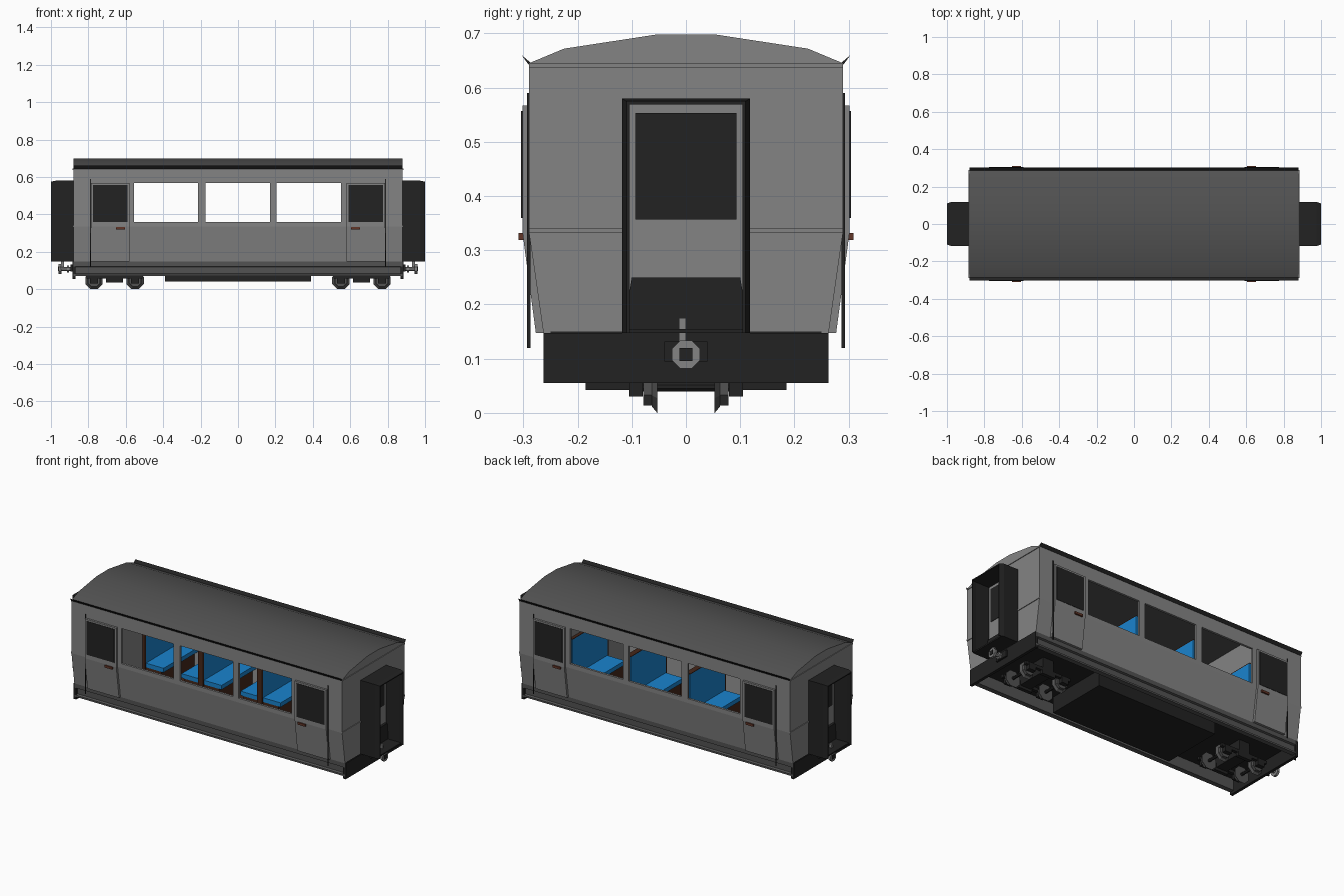
import bpy, bmesh, math
from mathutils import Matrix

if "Cube" in bpy.data.objects:
    bpy.data.objects.remove(bpy.data.objects["Cube"])


def material(name, rgb):
    m = bpy.data.materials.new(name)
    m.diffuse_color = (*rgb, 1)
    m.use_nodes = True
    m.node_tree.nodes["Principled BSDF"].inputs["Base Color"].default_value = m.diffuse_color
    return m


GREY = material("body_grey", (0.23, 0.23, 0.23))
ROOF = material("roof_grey", (0.085, 0.085, 0.085))
BLACK = material("frame_black", (0.016, 0.016, 0.016))
BLUE = material("seat_blue", (0.01, 0.23, 0.62))
BROWN = material("wood_brown", (0.06, 0.02, 0.01))
COPPER = material("handle_copper", (0.12, 0.035, 0.02))


def finish(name, bm, *mats):
    bmesh.ops.recalc_face_normals(bm, faces=bm.faces)
    me = bpy.data.meshes.new(name)
    bm.to_mesh(me)
    bm.free()
    ob = bpy.data.objects.new(name, me)
    bpy.context.collection.objects.link(ob)
    for m in mats:
        me.materials.append(m)
    return ob


def loft(name, prof, x0, x1, mat, end=None, sy=1):
    """Solid from a (y, z) outline at x0 to the same (or another) outline at x1."""
    bm = bmesh.new()
    a = [bm.verts.new((x0, sy * y, z)) for y, z in prof]
    b = [bm.verts.new((x1, sy * y, z)) for y, z in (end or prof)]
    n = len(a)
    bm.faces.new(a)
    bm.faces.new(b[::-1])
    for i in range(n):
        bm.faces.new((a[i], b[i], b[(i + 1) % n], a[(i + 1) % n]))
    return finish(name, bm, mat)


def box(name, x0, x1, y0, y1, z0, z1, mat):
    return loft(name, [(y0, z0), (y1, z0), (y1, z1), (y0, z1)], x0, x1, mat)


def disc(name, pos, r0, r1, depth, axis, mat, sides=8):
    """Octagonal cylinder or cone along x or y."""
    bm = bmesh.new()
    bmesh.ops.create_cone(bm, cap_ends=True, segments=sides, radius1=r0, radius2=r1, depth=depth)
    rot = Matrix.Rotation(math.pi / 2, 4, 'Y') if axis == 'x' else Matrix.Rotation(-math.pi / 2, 4, 'X')
    bm.transform(Matrix.Translation(pos) @ rot @ Matrix.Rotation(math.pi / sides, 4, 'Z'))
    return finish(name, bm, mat)


def mirrored(half):
    return half + [(-y, z) for y, z in reversed(half)]


L = 0.88
# Roof: shallow arch with grey ends
roof = loft("roof", mirrored([(0.29, 0.645), (0.225, 0.672), (0.055, 0.698)]), -L, L, ROOF)
roof.data.materials.append(GREY)
for p in roof.data.polygons:
    p.material_index = 1 if abs(p.normal.x) > 0.9 else 0
bpy.context.view_layer.objects.active = roof
roof.select_set(True)
bpy.ops.object.shade_smooth_by_angle(angle=math.radians(30))
roof.select_set(False)

# Side walls, doors and solebars
pillars = [(-L, -0.555), (-0.215, -0.175), (0.17, 0.207), (0.55, L)]
lower = [(0.29, 0.36), (0.29, 0.335), (0.263, 0.147), (0.25, 0.147), (0.277, 0.335), (0.277, 0.36)]
door = [(0.302, 0.567), (0.302, 0.335), (0.277, 0.147), (0.262, 0.147), (0.288, 0.335), (0.288, 0.567)]
channel = [(0.263, 0.147), (0.263, 0.122), (0.252, 0.118), (0.252, 0.085), (0.263, 0.08),
           (0.263, 0.07), (0.235, 0.07), (0.235, 0.147)]
gutter = [(0.286, 0.645), (0.291, 0.643), (0.303, 0.66), (0.289, 0.648)]
for s in (-1, 1):
    loft("lower_side_panel", lower, -L, L, GREY, sy=s)
    box("window_header", -L, L, s * 0.277, s * 0.29, 0.567, 0.645, GREY)
    loft("gutter", gutter, -L, L, BLACK, sy=s)
    loft("solebar", channel, -L, L, ROOF, sy=s)
    for a, b in pillars:
        box("window_pillar", a, b, s * 0.277, s * 0.29, 0.36, 0.567, GREY)
    for e in (-1, 1):
        loft("side_door", door, e * 0.58, e * 0.785, GREY, sy=s)
        box("side_door_window", e * 0.592, e * 0.774, s * 0.3, s * 0.304, 0.36, 0.557, BLACK)
        box("door_handle", e * 0.603, e * 0.652, s * 0.296, s * 0.309, 0.319, 0.332, COPPER)
        box("grab_rail", e * 0.786, e * 0.791, s * 0.287, s * 0.293, 0.12, 0.59, BLACK)

# Floor, headstocks and underfloor box
box("floor", -L, L, -0.25, 0.25, 0.135, 0.15, BLACK)
box("carpet", -0.86, 0.86, -0.249, 0.249, 0.15, 0.153, BROWN)
box("underfloor_box", -0.39, 0.39, -0.185, 0.185, 0.042, 0.14, BLACK)

end_wall = mirrored([(0.263, 0.147), (0.29, 0.335), (0.29, 0.645)])
bulkhead = mirrored([(0.25, 0.15), (0.277, 0.335), (0.277, 0.645)])


def arch(y, z, t):
    return [(-y, 0.147), (-y, z), (y, z), (y, 0.147),
            (y - t, 0.147), (y - t, z - t), (t - y, z - t), (t - y, 0.147)]


for e in (-1, 1):
    # End walls with mouldings and door
    loft("end_wall", end_wall, e * 0.866, e * L, GREY)
    loft("vestibule_bulkhead", bulkhead, e * 0.572, e * 0.582, GREY)
    box("headstock", e * 0.868, e * 0.885, -0.263, 0.263, 0.055, 0.147, BLACK)
    for z in (0.337, 0.641):
        box("end_moulding", e * L, e * 0.884, -0.29, 0.29, z - 0.004, z + 0.004, GREY)
    box("end_door", e * L, e * 0.886, -0.107, 0.107, 0.147, 0.57, GREY)
    box("end_door_window", e * 0.885, e * 0.889, -0.093, 0.093, 0.357, 0.553, BLACK)

    # Gangway hood tapering at the tip, with fall plate
    loft("gangway_hood", arch(0.118, 0.58, 0.011), e * L, e * 0.975, BLACK)
    loft("gangway_lip", arch(0.118, 0.58, 0.011), e * 0.975, e * 1.0, BLACK,
         end=arch(0.11, 0.575, 0.006))
    loft("fall_plate", mirrored([(0.107, 0.147), (0.105, 0.22), (0.1, 0.25)]), e * 0.886, e * 0.9, BLACK)
    box("gangway_floor", e * L, e * 0.985, -0.107, 0.107, 0.147, 0.155, BLACK)

    # Coupler
    box("coupler_plate", e * 0.885, e * 0.895, -0.04, 0.04, 0.095, 0.132, BLACK)
    disc("coupler_shaft", (e * 0.915, 0, 0.108), 0.011, 0.011, 0.07, 'x', GREY)
    disc("coupler_collar", (e * 0.909, 0, 0.108), 0.019, 0.019, 0.01, 'x', GREY)
    disc("coupler_head", (e * 0.952, 0, 0.108), 0.028, 0.028, 0.014, 'x', GREY)
    box("coupler_centre", e * 0.958, e * 0.962, -0.012, 0.012, 0.096, 0.12, BLACK)
    box("coupler_hook", e * 0.93, e * 0.947, -0.013, 0.0, 0.118, 0.175, GREY)

    # Bogie: bolster, side frames, springs and two wheelsets
    c = e * 0.66
    box("bogie_bolster", c - 0.035, c + 0.035, -0.1, 0.1, 0.05, 0.136, BLACK)
    for s in (-1, 1):
        box("bogie_side_frame", c - 0.15, c + 0.15, s * 0.082, s * 0.1, 0.056, 0.074, BLACK)
        box("bogie_spring", c - 0.045, c + 0.045, s * 0.084, s * 0.105, 0.035, 0.056, BLACK)
    for d in (-0.11, 0.11):
        disc("axle", (c + d, 0, 0.048), 0.009, 0.009, 0.18, 'y', BLACK)
        for s in (-1, 1):
            r = (0.05, 0.037) if s > 0 else (0.037, 0.05)
            disc("wheel_flange", (c + d, s * 0.058, 0.0462), *r, 0.01, 'y', ROOF)
            disc("wheel_tread", (c + d, s * 0.07, 0.0462), 0.035, 0.035, 0.016, 'y', ROOF)
            box("axle_box", c + d - 0.022, c + d + 0.022, s * 0.079, s * 0.105, 0.03, 0.07, BLACK)


# Compartment benches: backs in line with the window pillars, corridor on the front side
def bench(x, d):
    box("seat_back", x, x + d * 0.016, -0.06, 0.262, 0.25, 0.49, BLUE)
    box("seat_cushion", x, x + d * 0.13, -0.06, 0.262, 0.25, 0.275, BLUE)
    box("seat_base", x, x + d * 0.115, -0.06, 0.25, 0.153, 0.25, BROWN)


for x, dirs in ((-0.572, (1,)), (-0.195, (-1, 1)), (0.189, (-1, 1)), (0.57, (-1,))):
    for d in dirs:
        bench(x, d)
    box("seat_end_panel", x - 0.016, x + 0.016, -0.07, -0.06, 0.153, 0.494, BROWN)
    box("seat_top_rail", x - 0.016, x + 0.016, -0.06, 0.262, 0.49, 0.494, BROWN)
